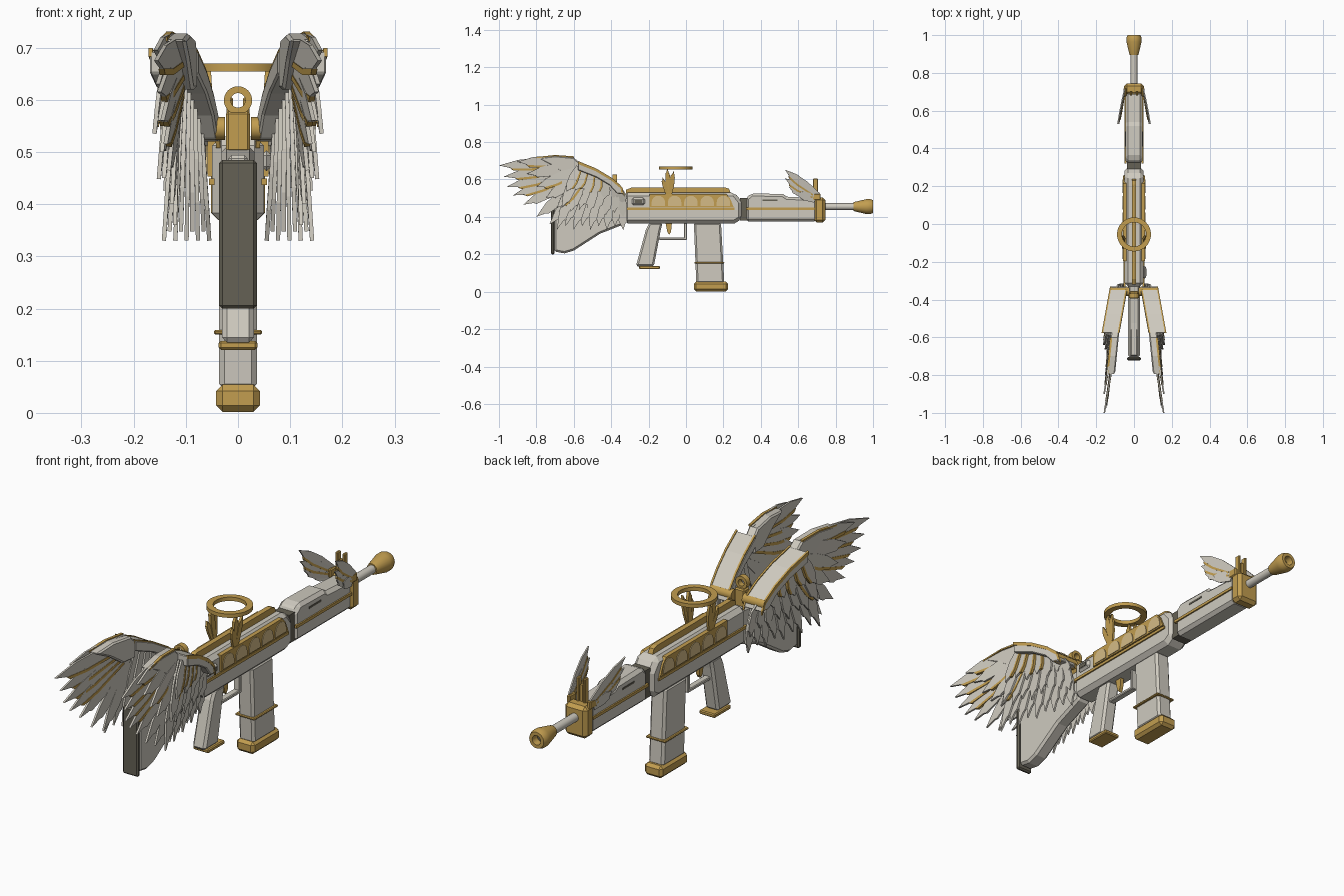
import bpy, bmesh, math
from mathutils import Vector

if "Cube" in bpy.data.objects:
    bpy.data.objects.remove(bpy.data.objects["Cube"])


def material(name, rgb):
    m = bpy.data.materials.new(name)
    m.use_nodes = True
    m.diffuse_color = (*rgb, 1)
    m.node_tree.nodes["Principled BSDF"].inputs["Base Color"].default_value = (*rgb, 1)
    return m


IVORY = material("ivory", (0.62, 0.59, 0.52))
GOLD = material("gold", (0.54, 0.34, 0.08))
PALE = material("pale_gold", (0.66, 0.5, 0.24))
DARK = material("dark_grey", (0.13, 0.12, 0.09))


def finish(name, bm, mat, bevel=0, smooth=False):
    bmesh.ops.remove_doubles(bm, verts=bm.verts, dist=1e-5)
    bmesh.ops.recalc_face_normals(bm, faces=bm.faces)
    me = bpy.data.meshes.new(name)
    bm.to_mesh(me)
    bm.free()
    me.materials.append(mat)
    if smooth:
        me.shade_smooth()
        me.set_sharp_from_angle(angle=math.radians(35))
    ob = bpy.data.objects.new(name, me)
    bpy.context.collection.objects.link(ob)
    if bevel:
        mod = ob.modifiers.new("chamfer", "BEVEL")
        mod.width, mod.segments = bevel, 1
        mod.limit_method, mod.angle_limit = "ANGLE", math.radians(40)
    return ob


def prism(name, pts, x0, x1, mat, bevel=0, side=1, shear=0, origin=0):
    """Side outline (y, z) given thickness in x; shear slides x outward toward the rear."""
    bm = bmesh.new()
    a, b = [[bm.verts.new((side * (x + shear * (origin - y)), y, z)) for y, z in pts]
            for x in (x0, x1)]
    bm.faces.new(a)
    bm.faces.new(b)
    n = len(pts)
    for i in range(n):
        bm.faces.new((a[i], a[(i + 1) % n], b[(i + 1) % n], b[i]))
    return finish(name, bm, mat, bevel)


def box(name, x, y, z, mat, bevel=0, side=1):
    return prism(name, [(y[0], z[0]), (y[1], z[0]), (y[1], z[1]), (y[0], z[1])],
                 *x, mat, bevel, side)


def lathe(name, profile, centre, axis, mat, segs=24):
    """Revolve (distance, radius) points about an axis through centre."""
    bm = bmesh.new()
    k = "XYZ".index(axis)
    rings = []
    for d, r in profile:
        ring = []
        for i in range(segs):
            t = math.tau * i / segs
            co = Vector(centre)
            co[k] += d
            co[(k + 1) % 3] += r * math.cos(t)
            co[(k + 2) % 3] += r * math.sin(t)
            ring.append(bm.verts.new(co))
        rings.append(ring)
    for p, q in zip(rings, rings[1:]):
        for i in range(segs):
            j = (i + 1) % segs
            bm.faces.new((p[i], p[j], q[j], q[i]))
    return finish(name, bm, mat, smooth=True)


def ring(name, centre, axis, inner, outer, half, mat):
    lathe(name, [(-half, inner), (-half, outer), (half, outer), (half, inner), (-half, inner)],
          centre, axis, mat, 32)


BLADE = [(0, -.3), (.55, -.5), (.8, -.42), (.84, -.25), (1, 0), (.72, .36), (.4, .45), (0, .3)]
LIP = [(.1, -.36), (.55, -.54), (.8, -.46), (.84, -.28), (.8, -.28), (.55, -.36), (.1, -.2)]


def feather(name, root, tip, width, mat, side, thick=0.008, outline=BLADE):
    """Thin pointed blade from root to tip, standing on edge."""
    root, tip = Vector(root), Vector(tip)
    d = tip - root
    across = d.cross(Vector((1, 0, 0))).normalized()
    normal = d.cross(across).normalized()
    bm = bmesh.new()
    layers = []
    for h in (-thick / 2, thick / 2):
        row = []
        for t, w in outline:
            co = root + d * t + across * (w * width) + normal * h
            row.append(bm.verts.new((co.x * side, co.y, co.z)))
        layers.append(row)
    bm.faces.new(layers[0])
    bm.faces.new(layers[1])
    n = len(outline)
    for i in range(n):
        j = (i + 1) % n
        bm.faces.new((layers[0][i], layers[0][j], layers[1][j], layers[1][i]))
    finish(name, bm, mat)


def mix(a, b, t):
    return a + (b - a) * t


# Stock and butt plate
prism("stock", [(-.705, .48), (-.705, .215), (-.65, .205), (-.6, .22), (-.46, .31),
                (-.32, .365), (-.32, .51)], -.032, .032, IVORY, .01)
box("butt_plate", (-.036, .036), (-.722, -.703), (.2, .485), DARK, .006)
box("stock_top_rib", (-.018, .018), (-.7, -.34), (.47, .494), IVORY, .006)

# Receiver and top rail
prism("receiver", [(-.33, .365), (.26, .365), (.3, .39), (.3, .48), (.26, .53), (-.33, .53)],
      -.05, .05, IVORY, .018)
prism("top_rail", [(-.32, .525), (.24, .525), (.23, .55), (.21, .557), (-.29, .557), (-.32, .545)],
      -.011, .011, GOLD)
box("port_cover", (.045, .064), (-.29, -.22), (.463, .503), IVORY, .01)
box("port_inset", (.06, .066), (-.275, -.235), (.475, .491), DARK)

# Handguard, front block, barrel and muzzle
box("handguard_collar", (-.036, .036), (.29, .33), (.38, .5), DARK)
prism("handguard", [(.32, .375), (.7, .375), (.7, .5), (.54, .508), (.52, .522), (.35, .526),
                    (.32, .5)], -.045, .045, IVORY, .014)
box("front_block", (-.052, .052), (.685, .745), (.37, .505), GOLD, .014)
lathe("barrel", [(.72, 0), (.72, .018), (.92, .018), (.92, 0)], (0, 0, .455), "Y", IVORY, 16)
lathe("muzzle", [(.895, 0), (.895, .023), (.905, .026), (.965, .04), (.985, .04), (1, .034),
                 (1, .02), (.97, .017), (.97, 0)], (0, 0, .455), "Y", GOLD)
lathe("muzzle_bore", [(.972, 0), (.972, .014), (.975, 0)], (0, 0, .455), "Y", DARK)
for s in (-1, 1):
    box("front_sight_prong", (.01, .022), (.68, .705), (.49, .605), GOLD, .003, s)
box("front_sight_post", (-.006, .006), (.685, .7), (.49, .575), GOLD)

# Grip, trigger and guard
prism("grip", [(-.195, .37), (-.125, .37), (-.135, .33), (-.172, .135), (-.268, .135), (-.215, .33)],
      -.031, .031, IVORY, .01)
box("grip_cap", (-.037, .037), (-.25, -.14), (.121, .138), GOLD, .004)
prism("trigger", [(-.11, .37), (-.075, .37), (-.08, .32), (-.09, .305), (-.1, .32)],
      -.008, .008, GOLD)
box("guard_bottom", (-.014, .014), (-.145, .005), (.277, .291), IVORY, .003)
box("guard_front", (-.014, .014), (-.01, .005), (.28, .37), IVORY, .003)

# Magazine
prism("magazine", [(.042, .37), (.187, .37), (.205, .045), (.055, .045)], -.036, .036, IVORY, .01)
box("magazine_band", (-.046, .046), (.045, .205), (.15, .159), GOLD, .003)
box("magazine_base", (-.042, .042), (.042, .225), (.002, .054), GOLD, .012)

# Rear ring sight
box("rear_sight_base", (-.023, .023), (-.395, -.355), (.5, .578), GOLD, .005)
ring("rear_sight_ring", (0, -.38, .599), "Y", .014, .027, .012, GOLD)

# Halo above the receiver
ring("halo", (0, -.055, .662), "Z", .064, .09, .008, GOLD)

# Arch outline of each wing arm: upper edge then lower edge
ARCH = [(-.33, .52), (-.35, .565), (-.4, .607), (-.48, .655), (-.578, .695)]
ARM = ARCH + [(-.578, .65), (-.48, .612), (-.41, .57), (-.37, .525)]


def arch_z(y):
    for (y0, z0), (y1, z1) in zip(ARCH, ARCH[1:]):
        if y >= y1:
            return mix(z0, z1, (y - y0) / (y1 - y0))
    return ARCH[-1][1]


# Tips of the rear fan, and shorter tips of the covering row (y, z)
FAN = [(-1, .675), (-.975, .615), (-.96, .56), (-.925, .515), (-.87, .465), (-.8, .4), (-.73, .36)]
COVER = [(-.9, .695), (-.85, .63), (-.8, .56), (-.75, .5), (-.69, .45)]

for s in (-1, 1):
    # Side trim, arcade panel and strips
    for y0, y1, x in ((-.33, .26, .05), (.32, .69, .045)):
        box("side_strip", (x - .005, x + .006), (y0, y1), (.437, .449), GOLD, 0, s)
    prism("arcade_panel", [(-.195, .453), (.255, .453), (.235, .5), (.215, .522), (-.195, .522)],
          .04, .058, GOLD, 0, s)
    for i in range(5):
        c = -.148 + .087 * i
        arch = [(c - .036, .459), (c + .036, .459)]
        arch += [(c + .036 * math.cos(math.pi * k / 8), .479 + .034 * math.sin(math.pi * k / 8))
                 for k in range(9)]
        prism("arcade_cell", arch, .057, .061, PALE, 0, s)
    box("handguard_slot", (.043, .047), (.41, .49), (.485, .493), DARK, 0, s)

    # Halo supports
    feather("halo_support", (.05, -.09, .52), (.058, -.1, .66), .03, GOLD, s, .012)
    feather("halo_support_leaf", (.05, -.085, .52), (.064, -.065, .645), .03, GOLD, s, .01)
    feather("halo_support_leaf", (.05, -.1, .52), (.06, -.125, .61), .025, GOLD, s, .01)

    # Wing arm, hinge and gold trims along its edges
    lathe("wing_hinge", [(.025, 0), (.025, .022), (.128, .022), (.128, 0)] if s > 0 else
          [(-.025, 0), (-.025, .022), (-.128, .022), (-.128, 0)], (0, -.358, .545), "X", GOLD, 12)
    prism("wing_arm", ARM, .032, .125, IVORY, .004, s, .18, -.33)
    trim = [(y, z + .004) for y, z in ARCH] + [(y, z - .012) for y, z in reversed(ARCH)]
    for x in (.034, .119):
        prism("wing_arm_trim", trim, x, x + .008, GOLD, 0, s, .18, -.33)

    # Hanging feathers: long, middle and short rows
    for row, (count, drop, width, gap) in enumerate(
            ((9, .33, .062, 0), (8, .4, .06, .014), (7, .475, .058, .026))):
        for i in range(count):
            t = i / (count - 1)
            y = mix(-.36, -.57, t)
            end = mix(-.335, mix(-.69, -.64, row / 2), t)
            root = (mix(.07, .118, t) + gap, y, arch_z(y) - .025)
            tip = (mix(.055, .142, t) + gap * .7, end, drop + .018 * (i % 2) + .03 * t * row)
            feather("hanging_feather", root, tip, width, IVORY, s)
            if row == 2 and i > 2:
                feather("feather_edge", root, tip, width, GOLD, s, .011, LIP)

    # Rear fan: bone, long feathers and covering feathers
    prism("wing_bone", [(-.57, .62), (-.57, .69), (-.6, .718), (-.7, .727), (-.8, .715), (-.72, .675),
                        (-.64, .62)], .078, .122, IVORY, .006, s, .1, -.57)
    prism("wing_bone_trim", [(-.6, .716), (-.7, .725), (-.8, .713), (-.8, .72), (-.7, .731), (-.6, .724)],
          .112, .124, GOLD, 0, s, .1, -.57)
    for i, (y, z) in enumerate(FAN):
        t = i / (len(FAN) - 1)
        root = (mix(.095, .115, t), mix(-.62, -.55, t), mix(.695, .58, t))
        tip = (.157 - .006 * i, y, z)
        feather("fan_feather", root, tip, .068, IVORY, s)
        if i < 4:
            feather("feather_edge", root, tip, .068, GOLD, s, .011, LIP)
    for i, (y, z) in enumerate(COVER):
        t = i / (len(COVER) - 1)
        root = (mix(.11, .128, t), mix(-.6, -.55, t), mix(.7, .6, t))
        tip = (.158 - .004 * i, y, z)
        feather("cover_feather", root, tip, .066, IVORY, s)
        if i % 2 == 0:
            feather("feather_edge", root, tip, .066, GOLD, s, .011, LIP)

    # Small wings beside the front block
    for i, (y, z) in enumerate([(.53, .652), (.53, .605), (.55, .56), (.6, .53)]):
        root = (.05, .705 - .005 * i, .515 - .008 * i)
        tip = (.086 - .005 * i, y, z)
        feather("small_feather", root, tip, .052, IVORY, s, .006)
        if i < 2:
            feather("small_feather_edge", root, tip, .052, GOLD, s, .009, LIP)
    box("small_wing_mount", (.04, .056), (.675, .72), (.49, .525), GOLD, .004, s)
